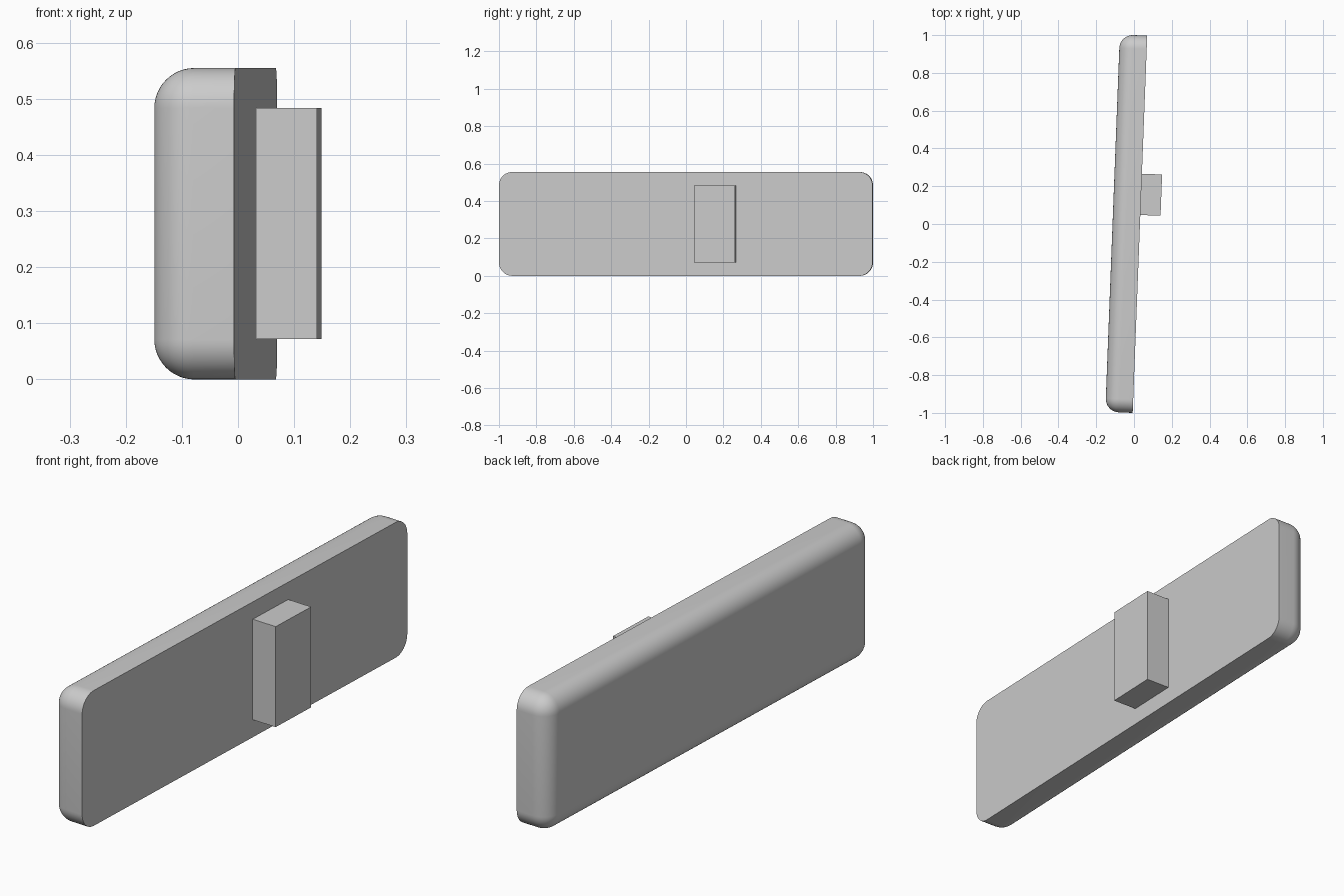
import bpy, bmesh
from mathutils import Matrix

if "Cube" in bpy.data.objects:
    bpy.data.objects.remove(bpy.data.objects["Cube"])

TURN = Matrix.Rotation(-0.0385, 4, 'Z')  # whole model sits slightly twisted


def box(name, lo, hi, radius=0.0):
    """Box between two corners; all edges except those of the +x face may be rounded."""
    bm = bmesh.new()
    bmesh.ops.create_cube(bm, size=1)
    for v in bm.verts:
        v.co = [h if c > 0 else l for c, l, h in zip(v.co, lo, hi)]
    if radius:
        edges = [e for e in bm.edges if any(v.co.x < hi[0] - 1e-5 for v in e.verts)]
        bmesh.ops.bevel(bm, geom=edges, offset=radius, offset_type='OFFSET',
                        segments=12, profile=0.5, affect='EDGES')
    bm.transform(TURN)
    mesh = bpy.data.meshes.new(name)
    bm.to_mesh(mesh)
    bm.free()
    obj = bpy.data.objects.new(name, mesh)
    bpy.context.collection.objects.link(obj)
    if radius:
        bpy.ops.object.select_all(action='DESELECT')
        obj.select_set(True)
        bpy.context.view_layer.objects.active = obj
        bpy.ops.object.shade_smooth_by_angle(angle=0.6)
    return obj


# Long plate: flat on +x, rounded on the other side
box("plate", (-0.1135, -0.9995, 0.0), (0.0315, 0.9991, 0.555), 0.0715)

# Mounting block on the flat side
box("mounting_block", (0.0315, 0.049, 0.072), (0.1387, 0.2675, 0.484))
